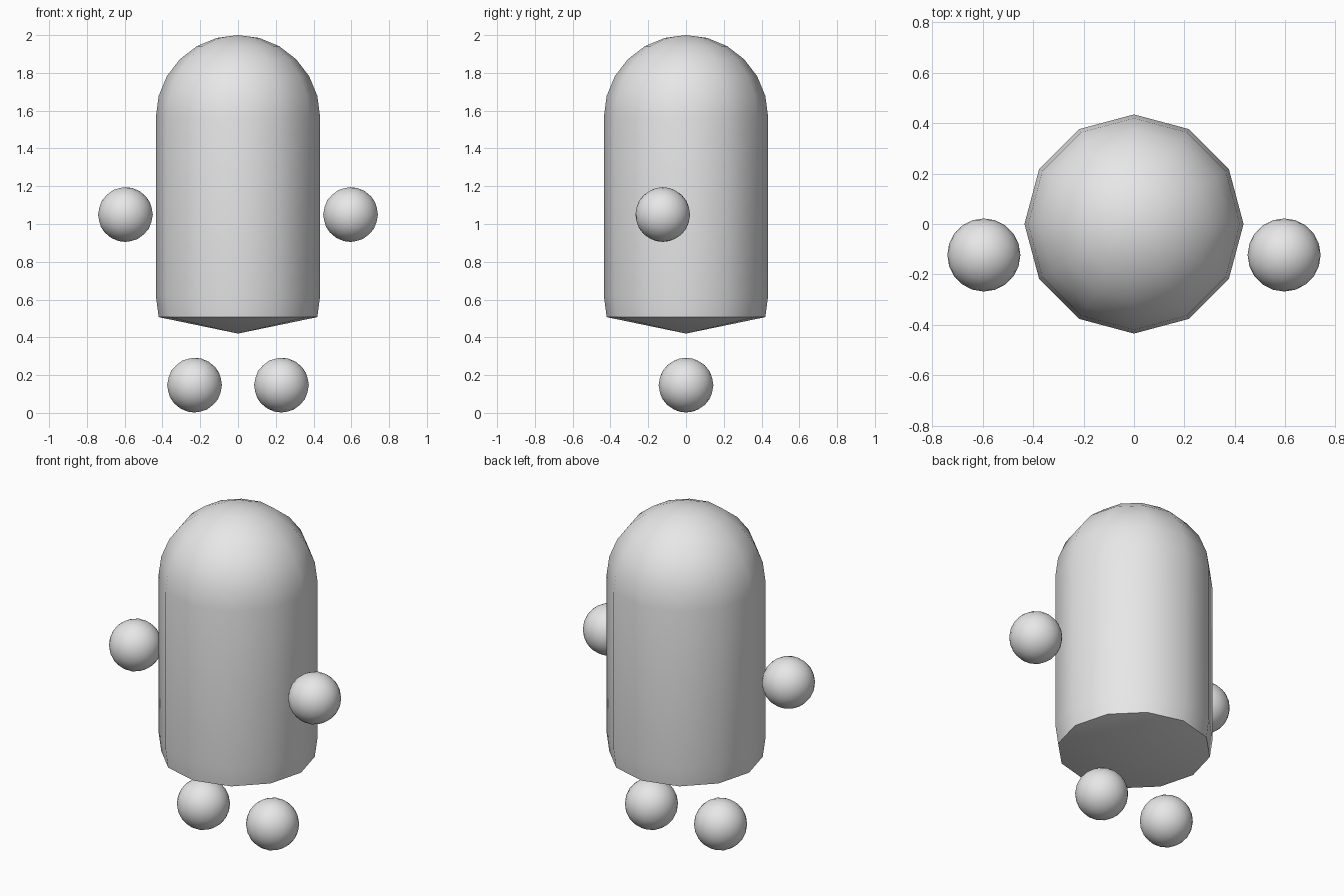
import bpy
import math

if "Cube" in bpy.data.objects:
    bpy.data.objects.remove(bpy.data.objects["Cube"], do_unlink=True)

# One plain grey for every part
grey = bpy.data.materials.new("light_grey")
grey.use_nodes = True
GREY = (0.8, 0.8, 0.8, 1)
grey.diffuse_color = GREY
grey.node_tree.nodes["Principled BSDF"].inputs["Base Color"].default_value = GREY


def finish(obj, name):
    obj.name = name
    obj.data.materials.append(grey)
    bpy.ops.object.select_all(action="DESELECT")
    obj.select_set(True)
    bpy.context.view_layer.objects.active = obj
    bpy.ops.object.shade_smooth_by_angle(angle=math.radians(40))


def lathe(name, profile, sides):
    """Revolve (radius, z) points around z, with a pole at each end."""
    verts, faces = [], []
    rings = profile[1:-1]
    for r, z in rings:
        for i in range(sides):
            a = math.tau * i / sides
            verts.append((r * math.cos(a), r * math.sin(a), z))
    low, high = len(verts), len(verts) + 1
    verts += [(0, 0, profile[0][1]), (0, 0, profile[-1][1])]
    last = (len(rings) - 1) * sides
    for i in range(sides):
        j = (i + 1) % sides
        faces.append((low, j, i))
        faces.append((high, last + i, last + j))
        for k in range(0, last, sides):
            faces.append((k + i, k + j, k + sides + j, k + sides + i))
    mesh = bpy.data.meshes.new(name)
    mesh.from_pydata(verts, [], faces)
    obj = bpy.data.objects.new(name, mesh)
    bpy.context.collection.objects.link(obj)
    finish(obj, name)


# Capsule body: shallow pointed base, straight wall, domed top
RADIUS, DOME_Z = 0.435, 1.565
base = [(0, 0.42), (0.42, 0.507), (RADIUS, 0.62)]
dome = [(RADIUS * math.cos(math.radians(a)), DOME_Z + RADIUS * math.sin(math.radians(a)))
        for a in range(0, 91, 15)]
lathe("body", base + dome, 12)


# Floating hands and feet
def ball(name, location):
    bpy.ops.mesh.primitive_ico_sphere_add(subdivisions=3, radius=0.145, location=location)
    finish(bpy.context.object, name)


for side, s in (("left", 1), ("right", -1)):
    ball(side + "_hand", (s * 0.596, -0.123, 1.05))
    ball(side + "_foot", (s * 0.23, 0, 0.147))
